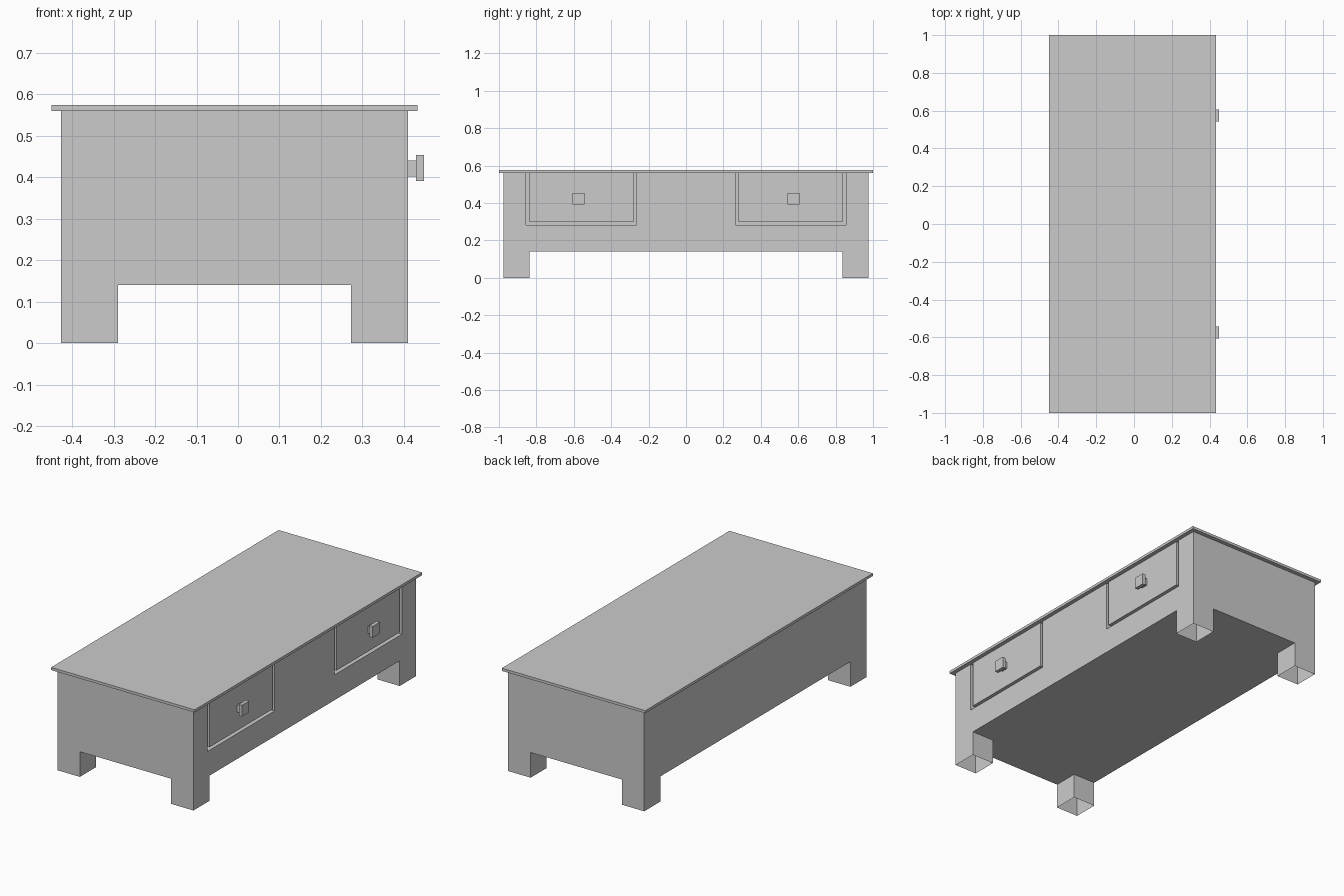
import bpy, bmesh
from itertools import product

if "Cube" in bpy.data.objects:
    bpy.data.objects.remove(bpy.data.objects["Cube"])


def link(name, bm):
    mesh = bpy.data.meshes.new(name)
    bm.to_mesh(mesh)
    bm.free()
    obj = bpy.data.objects.new(name, mesh)
    bpy.context.collection.objects.link(obj)
    return obj


def box(name, x, y, z):
    bm = bmesh.new()
    bmesh.ops.create_cube(bm, size=1)
    for v in bm.verts:
        for i, (a, b) in enumerate((x, y, z)):
            v.co[i] = b if v.co[i] > 0 else a
    return link(name, bm)


# Body: block layout with four legs, two front pockets, legs open underneath
XS = [-0.427, -0.289, 0.272, 0.37, 0.41]
YS = [-0.977, -0.855, -0.836, -0.264, 0.264, 0.836, 0.855, 0.977]
ZS = [0, 0.14, 0.281, 0.56]
AXES = (XS, YS, ZS)


def filled(c):
    if any(not 0 <= c[i] < len(AXES[i]) - 1 for i in range(3)):
        return False
    x, y, z = [(AXES[i][c[i]] + AXES[i][c[i] + 1]) / 2 for i in range(3)]
    if z < 0.14:
        return (x < -0.289 or x > 0.272) and abs(y) > 0.836
    return not (z > 0.281 and x > 0.37 and 0.264 < abs(y) < 0.855)


bm = bmesh.new()
for cell in product(*(range(len(a) - 1) for a in AXES)):
    if not filled(cell):
        continue
    for axis, side in product(range(3), (0, 1)):
        near = list(cell)
        near[axis] += 1 if side else -1
        if filled(near) or (axis == 2 and near[2] < 0):
            continue
        u, w = (axis + 1) % 3, (axis + 2) % 3
        quad = []
        for du, dw in ((0, 0), (1, 0), (1, 1), (0, 1)):
            p = [0, 0, 0]
            p[axis] = AXES[axis][cell[axis] + side]
            p[u] = AXES[u][cell[u] + du]
            p[w] = AXES[w][cell[w] + dw]
            quad.append(bm.verts.new(p))
        bm.faces.new(quad if side else quad[::-1])
bmesh.ops.remove_doubles(bm, verts=bm.verts, dist=0.0001)
bmesh.ops.dissolve_limit(bm, angle_limit=0.01, verts=bm.verts, edges=bm.edges)
link("body", bm)

# Overhanging table top
box("table_top", (-0.45, 0.433), (-1, 1), (0.56, 0.575))

# Drawers with square two-step knobs
for side, s in (("left", -1), ("right", 1)):
    def span(a, b):
        return sorted((s * a, s * b))
    box(side + "_drawer", (0.37, 0.41), span(0.281, 0.836), (0.298, 0.56))
    box(side + "_knob_stem", (0.41, 0.43), span(0.555, 0.595), (0.402, 0.441))
    box(side + "_knob_plate", (0.429, 0.449), span(0.543, 0.606), (0.391, 0.454))
